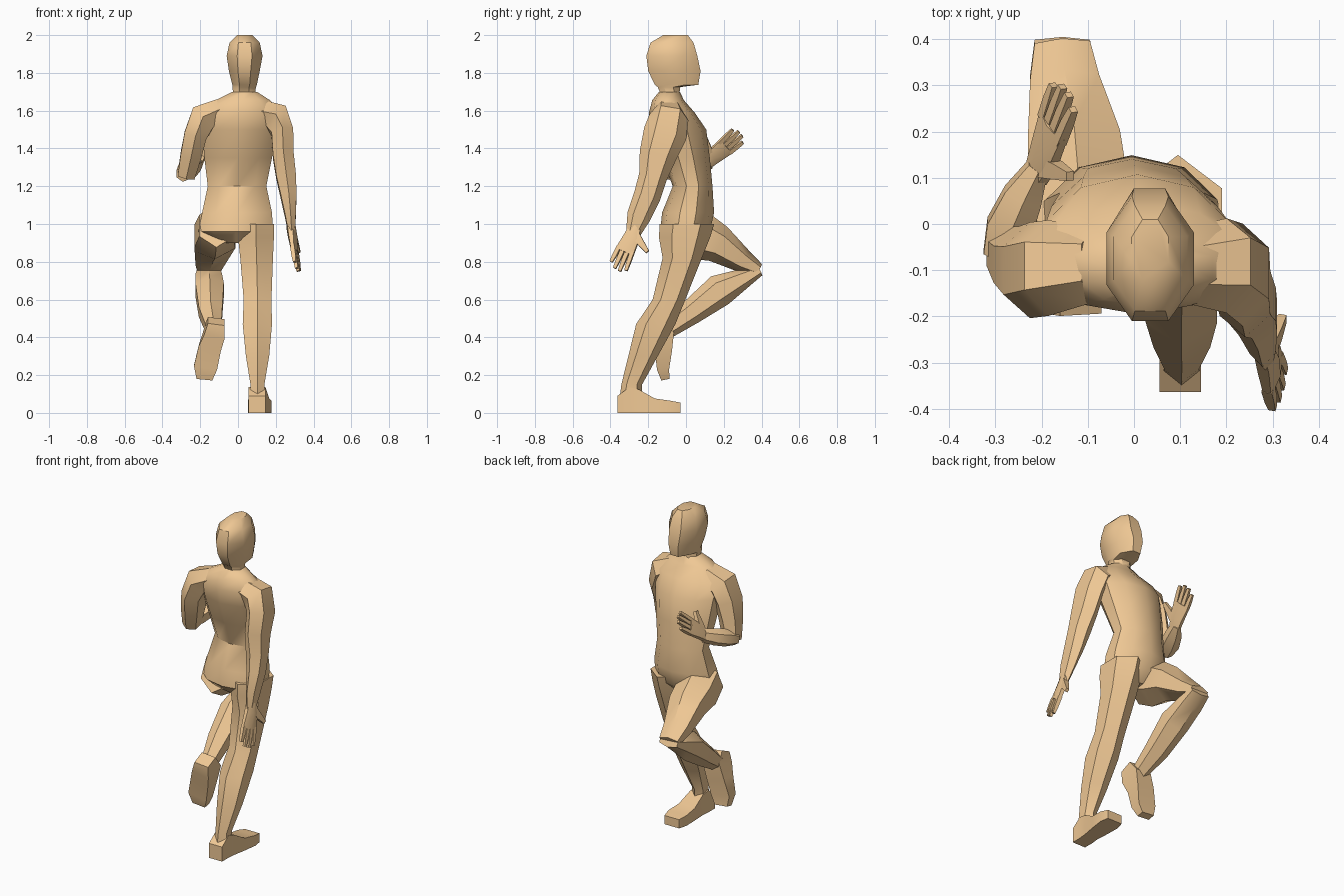
import bpy, bmesh, math
from mathutils import Vector as V


def loft(name, rings, side=(1, 0, 0), normal=None, sides=8, smooth=40):
    """Skin rings (x, y, z, half width, half depth) placed along a path."""
    bm = bmesh.new()
    pts = [V(r[:3]) for r in rings]
    loops = []
    for i, r in enumerate(rings):
        t = V(normal) if normal else pts[min(i + 1, len(pts) - 1)] - pts[max(i - 1, 0)]
        t.normalize()
        u = V(side) - t * t.dot(V(side))
        u.normalize()
        v = t.cross(u)
        k = 1 / math.cos(math.pi / sides)
        loop = []
        for j in range(sides):
            a = 2 * math.pi * (j + 0.5) / sides
            loop.append(bm.verts.new(pts[i] + u * (r[3] * k * math.cos(a)) + v * (r[4] * k * math.sin(a))))
        loops.append(loop)
    for a, b in zip(loops, loops[1:]):
        for j in range(sides):
            n = (j + 1) % sides
            bm.faces.new((a[j], a[n], b[n], b[j]))
    bm.faces.new(loops[0])
    bm.faces.new(loops[-1])
    bmesh.ops.recalc_face_normals(bm, faces=bm.faces)
    me = bpy.data.meshes.new(name)
    bm.to_mesh(me)
    bm.free()
    ob = bpy.data.objects.new(name, me)
    bpy.context.collection.objects.link(ob)
    me.materials.append(skin)
    bpy.ops.object.select_all(action='DESELECT')
    ob.select_set(True)
    bpy.context.view_layer.objects.active = ob
    bpy.ops.object.shade_smooth_by_angle(angle=math.radians(smooth))
    return ob


def stack(name, spans, sides=8):
    """Loft level slices given as (x0, x1, y0, y1, z)."""
    rings = [((a + b) / 2, (c + d) / 2, z, (b - a) / 2, (d - c) / 2) for a, b, c, d, z in spans]
    return loft(name, rings, normal=(0, 0, 1), sides=sides)


def hand(name, wrist, along, across):
    """Palm, four fingers and a thumb; across points to the thumb side."""
    w, f = V(wrist), V(along).normalized()
    a = V(across)
    a = (a - f * a.dot(f)).normalized()

    def at(p, q, hw, hd):
        return (*(w + f * p + a * q), hw, hd)
    loft(name + "_palm", [at(-.02, 0, .03, .022), at(.04, .005, .042, .022),
                          at(.13, 0, .052, .015)], side=a, sides=6)
    for i, ln in enumerate((.075, .1, .105, .09)):
        q = -.039 + .026 * i
        loft(f"{name}_finger_{i + 1}", [at(.115, q, .0115, .012), at(.13 + ln * .5, q * 1.1, .011, .011),
                                        at(.13 + ln, q * 1.2, .008, .008)], side=a, sides=4)
    loft(name + "_thumb", [at(.02, .015, .022, .017), at(.055, .065, .018, .014),
                           at(.085, .115, .01, .009)], side=f, sides=4)


skin = bpy.data.materials.new("skin")
skin.diffuse_color = (0.87, 0.58, 0.30, 1)

# Head and neck
stack("head", [
    (-.05, .12, -.16, -.01, 1.62), (-.025, .09, -.135, -.035, 1.69), (-.03, .095, -.15, -.03, 1.725),
    (-.03, .10, -.165, .065, 1.737), (-.048, .115, -.2, .077, 1.81), (-.06, .13, -.21, .06, 1.89),
    (-.045, .115, -.188, .04, 1.96), (-.005, .075, -.12, .01, 2.0)])

# Torso
stack("torso", [
    (-.12, .10, -.07, .06, .90), (-.21, .185, -.13, .12, .96), (-.19, .18, -.12, .142, 1.06),
    (-.16, .15, -.065, .135, 1.2), (-.178, .18, -.12, .12, 1.35), (-.19, .205, -.18, .1, 1.5),
    (-.2, .225, -.19, .04, 1.59), (-.12, .17, -.175, -.015, 1.655), (-.03, .10, -.14, -.035, 1.70)], 10)

# Right leg, planted on the ground
stack("right_leg", [
    (.0, .19, -.12, .13, 1.0), (.0, .19, -.125, .11, .93), (.012, .185, -.11, .07, .82),
    (.03, .177, -.165, -.015, .6), (.025, .18, -.25, -.07, .47), (.042, .165, -.295, -.16, .3),
    (.066, .14, -.335, -.24, .15), (.06, .145, -.345, -.24, .06)], 6)
loft("right_foot", [
    (.10, -.363, .045, .045, .045), (.10, -.3, .068, .045, .068), (.105, -.25, .062, .045, .062),
    (.11, -.165, .038, .055, .038), (.115, -.08, .032, .062, .032), (.118, -.028, .027, .05, .027)],
    normal=(0, 1, 0), sides=4, smooth=30)

# Left leg, raised and bent
loft("left_thigh", [
    (-.115, -.04, .99, .09, .11), (-.122, .07, .935, .108, .115), (-.13, .17, .895, .1, .088),
    (-.15, .30, .805, .075, .055), (-.155, .385, .758, .06, .03)], sides=6)
loft("left_shin", [
    (-.155, .392, .755, .06, .025), (-.155, .31, .715, .07, .045), (-.15, .18, .65, .075, .075),
    (-.145, .03, .535, .062, .058), (-.13, -.09, .45, .042, .045), (-.13, -.14, .42, .04, .045)], sides=6)
loft("left_foot", [
    (-.115, -.16, .485, .045, .04), (-.125, -.13, .42, .055, .065), (-.15, -.12, .34, .06, .045),
    (-.172, -.122, .24, .062, .032), (-.178, -.11, .18, .042, .022)], sides=4, smooth=30)

# Arms
loft("right_arm", [
    (.11, -.09, 1.6, .06, .07), (.2, -.09, 1.565, .075, .09), (.235, -.11, 1.48, .058, .1),
    (.24, -.15, 1.36, .055, .085), (.255, -.175, 1.25, .052, .065), (.268, -.205, 1.15, .042, .062),
    (.278, -.25, 1.04, .028, .055), (.284, -.278, .955, .018, .035)], sides=6)
loft("left_upper_arm", [
    (-.09, -.09, 1.6, .06, .07), (-.185, -.095, 1.56, .075, .09), (-.225, -.1, 1.47, .06, .09),
    (-.25, -.085, 1.36, .055, .07), (-.275, -.06, 1.25, .045, .05)], sides=6)
loft("left_forearm", [
    (-.292, -.07, 1.262, .035, .035), (-.27, -.01, 1.282, .05, .045), (-.24, .06, 1.305, .042, .042),
    (-.207, .125, 1.33, .022, .034)], sides=6)

# Hands
hand("right_hand", (.283, -.275, .97), (.03, -.085, -.2), (.03, .11, -.05))
hand("left_hand", (-.207, .12, 1.33), (.06, .17, .15), (.4, -.6, .6))
